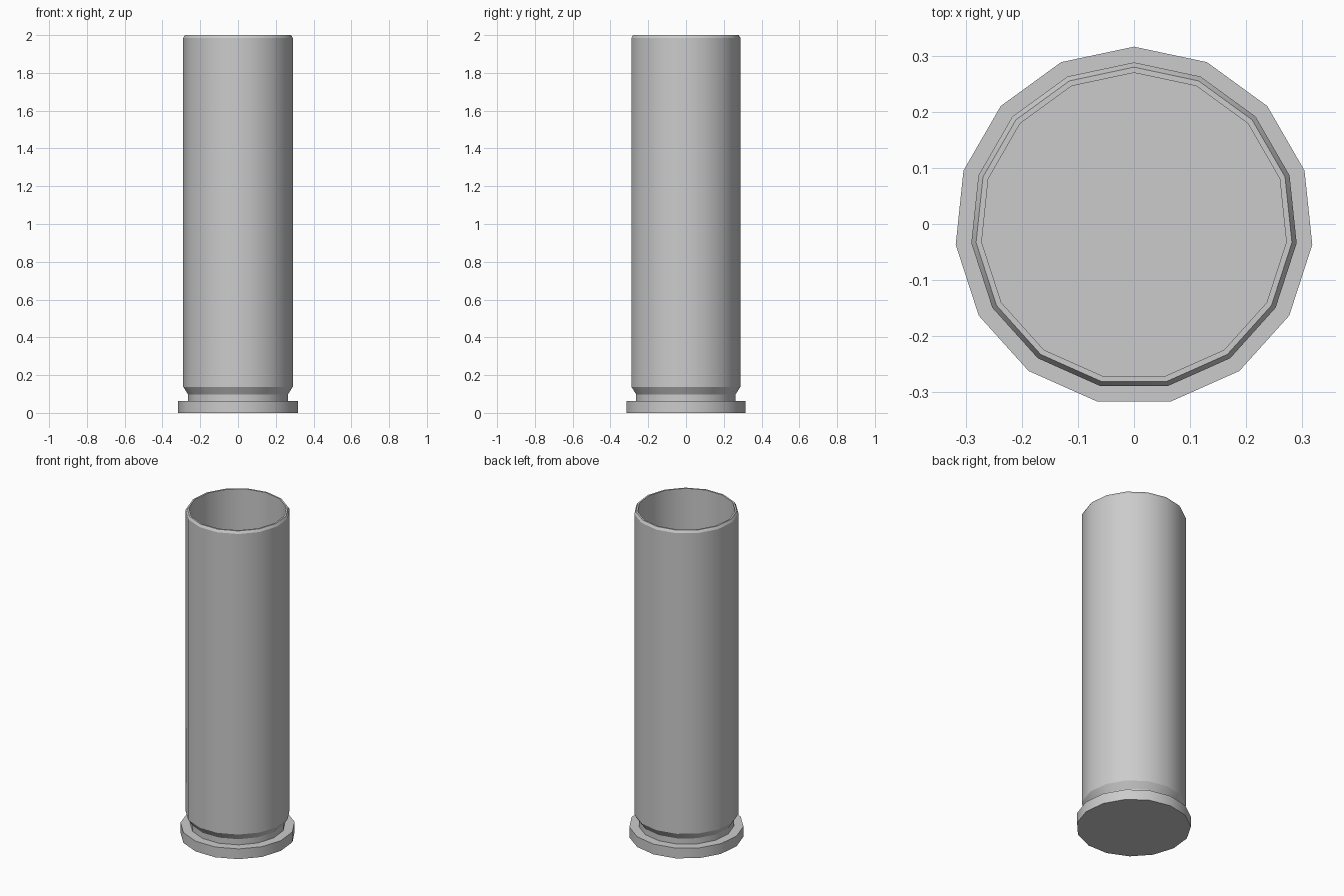
import bpy, bmesh, math

if "Cube" in bpy.data.objects:
    bpy.data.objects.remove(bpy.data.objects["Cube"])

SIDES = 15
R_MAX = 0.3195
# shift so the odd-sided outline is centred front to back
Y_OFF = -R_MAX * (1 - math.cos(math.pi / SIDES)) / 2


def lathe(name, profile):
    """Revolve (radius, z) points into a closed solid capped at both ends."""
    bm = bmesh.new()
    rings = []
    for r, z in profile:
        ring = []
        for i in range(SIDES):
            a = math.pi / 2 + 2 * math.pi * i / SIDES
            ring.append(bm.verts.new((r * math.cos(a), r * math.sin(a) + Y_OFF, z)))
        rings.append(ring)
    for lo, hi in zip(rings, rings[1:]):
        for i in range(SIDES):
            j = (i + 1) % SIDES
            bm.faces.new((lo[i], lo[j], hi[j], hi[i]))
    bm.faces.new(rings[0][::-1])
    bm.faces.new(rings[-1])
    bmesh.ops.recalc_face_normals(bm, faces=bm.faces)
    mesh = bpy.data.meshes.new(name)
    bm.to_mesh(mesh)
    bm.free()
    obj = bpy.data.objects.new(name, mesh)
    bpy.context.collection.objects.link(obj)
    bpy.ops.object.select_all(action='DESELECT')
    obj.select_set(True)
    bpy.context.view_layer.objects.active = obj
    bpy.ops.object.shade_smooth_by_angle(angle=math.radians(25))
    return obj


# Hollow tube: base rim, groove, taper, outer wall, bevelled lip, inner wall, floor
lathe("casing", [
    (R_MAX, 0.0), (R_MAX, 0.063),
    (0.266, 0.063), (0.266, 0.098),
    (0.2915, 0.138), (0.2915, 1.985),
    (0.283, 2.0), (0.273, 2.0),
    (0.273, 0.14),
])
